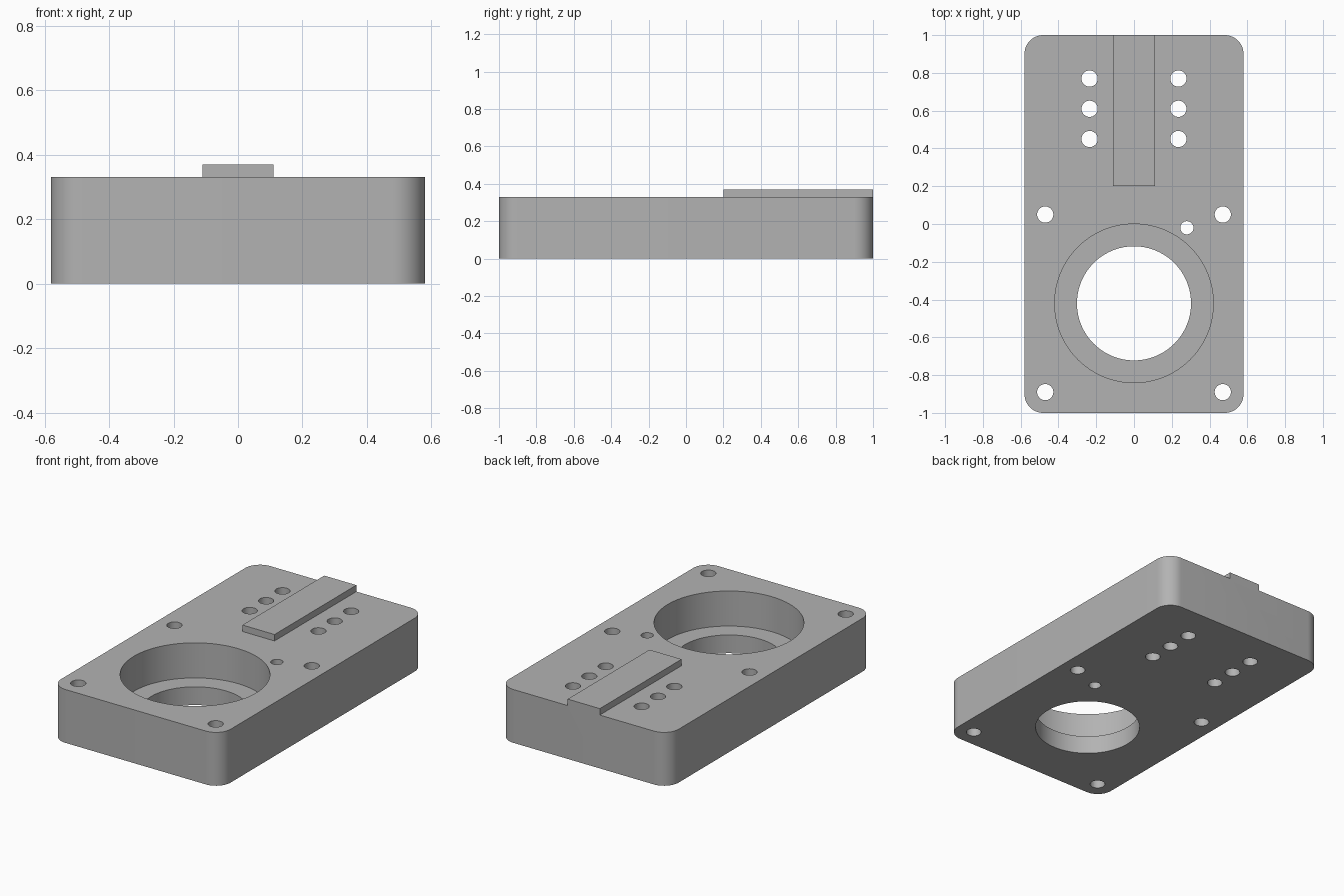
import bpy, bmesh, math
from mathutils import Matrix

default = bpy.data.objects.get("Cube")
if default:
    bpy.data.objects.remove(default, do_unlink=True)

PLATE_TOP, RAIL_TOP, LEDGE = 0.33, 0.37, 0.113
HALF_X, HALF_Y, CORNER = 0.58, 1.0, 0.1

grey = bpy.data.materials.new("machined_grey")
grey.use_nodes = True
colour = (0.45, 0.45, 0.45, 1)
grey.diffuse_color = colour
grey.node_tree.nodes["Principled BSDF"].inputs["Base Color"].default_value = colour


def finish(name, bm):
    mesh = bpy.data.meshes.new(name)
    bm.to_mesh(mesh)
    bm.free()
    mesh.materials.append(grey)
    obj = bpy.data.objects.new(name, mesh)
    bpy.context.collection.objects.link(obj)
    return obj


def box(name, x0, x1, y0, y1, z0, z1):
    bm = bmesh.new()
    bmesh.ops.create_cube(bm, size=1)
    centre = Matrix.Translation(((x0 + x1) / 2, (y0 + y1) / 2, (z0 + z1) / 2))
    size = Matrix.Diagonal((x1 - x0, y1 - y0, z1 - z0, 1))
    bmesh.ops.transform(bm, matrix=centre @ size, verts=bm.verts)
    return bm


def add_cylinder(bm, x, y, radius, z0, z1, sides):
    bmesh.ops.create_cone(
        bm, cap_ends=True, segments=sides, radius1=radius, radius2=radius,
        depth=z1 - z0, matrix=Matrix.Translation((x, y, (z0 + z1) / 2)))


def apply_boolean(target, bm, operation):
    helper = finish("helper", bm)
    helper.hide_render = True
    mod = target.modifiers.new("boolean", "BOOLEAN")
    mod.object, mod.operation, mod.solver = helper, operation, "EXACT"
    bpy.context.view_layer.objects.active = target
    bpy.ops.object.modifier_apply(modifier=mod.name)
    bpy.data.objects.remove(helper, do_unlink=True)


# Plate with rounded vertical corners
bm = box("plate", -HALF_X, HALF_X, -HALF_Y, HALF_Y, 0, PLATE_TOP)
uprights = [e for e in bm.edges
            if abs(e.verts[0].co.z - e.verts[1].co.z) > 0.1]
bmesh.ops.bevel(bm, geom=uprights, offset=CORNER, segments=12,
                profile=0.5, affect="EDGES")
plate = finish("mounting_plate", bm)

# Key rail fused onto the rear half
apply_boolean(plate, box("rail", -0.11, 0.11, 0.2, HALF_Y, PLATE_TOP, RAIL_TOP), "UNION")

# Stepped bore: wide pocket, then narrower through hole
for radius, bottom in ((0.42, LEDGE), (0.302, -0.1)):
    bm = bmesh.new()
    add_cylinder(bm, 0, -0.42, radius, bottom, 0.5, 96)
    apply_boolean(plate, bm, "DIFFERENCE")

# Bolt holes mirrored left and right, plus one small pin hole
bm = bmesh.new()
for side in (-1, 1):
    for y in (0.77, 0.61, 0.45):
        add_cylinder(bm, side * 0.235, y, 0.043, -0.1, 0.5, 32)
    for y in (0.05, -0.89):
        add_cylinder(bm, side * 0.47, y, 0.043, -0.1, 0.5, 32)
add_cylinder(bm, 0.28, -0.02, 0.035, -0.1, 0.5, 32)
apply_boolean(plate, bm, "DIFFERENCE")

# Smooth round walls, crisp edges
bpy.ops.object.select_all(action="DESELECT")
plate.select_set(True)
bpy.context.view_layer.objects.active = plate
bpy.ops.object.shade_smooth_by_angle(angle=math.radians(30))
